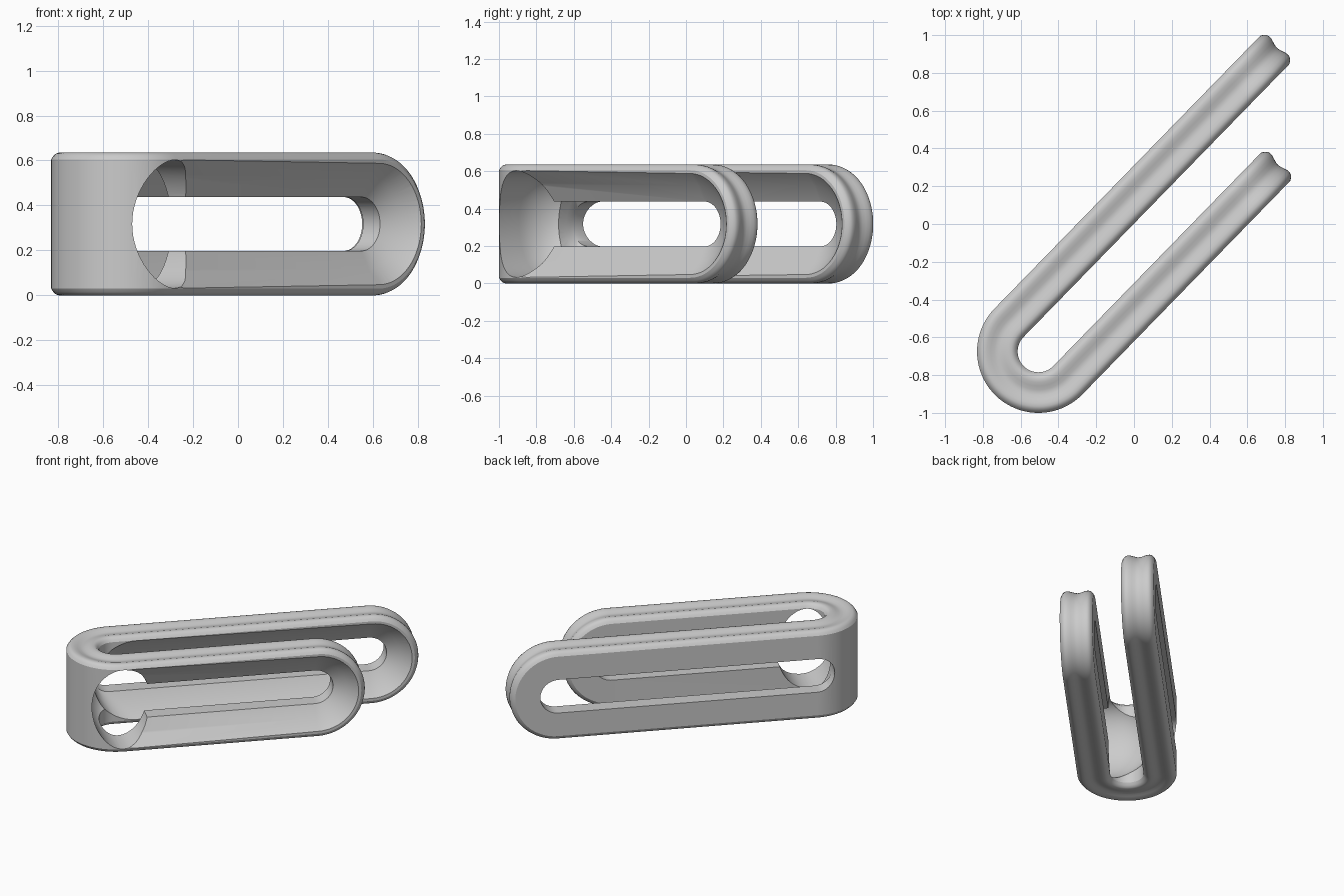
import bpy, bmesh
from math import sin, cos, pi, radians, sqrt
from mathutils import Matrix, Vector

cube = bpy.data.objects.get("Cube")
if cube:
    bpy.data.objects.remove(cube)

MID = 0.2175            # bend radius of the strap centreline
HALF = 0.3175           # half height of the strap
LONG, SHORT = 1.73, 1.29    # tip centres of the two legs
ARC = pi * MID
PLACE = Matrix.Translation((-0.506, -0.675, HALF)) @ Matrix.Rotation(radians(45.75), 4, 'Z')

grey = bpy.data.materials.new("plain grey")
grey.use_nodes = True
grey.diffuse_color = (0.6, 0.6, 0.6, 1)
grey.node_tree.nodes["Principled BSDF"].inputs["Base Color"].default_value = (0.6, 0.6, 0.6, 1)


def bend(s, t, z):
    """Wrap a point of the straight strap round the U."""
    r = MID + t
    if s < 0:
        return Vector((-s, r, z))
    if s > ARC:
        return Vector((s - ARC, -r, z))
    return Vector((-r * sin(s / MID), r * cos(s / MID), z))


def finish(bm, name):
    bmesh.ops.remove_doubles(bm, verts=bm.verts, dist=1e-5)
    bmesh.ops.recalc_face_normals(bm, faces=bm.faces)
    bm.transform(PLACE)
    mesh = bpy.data.meshes.new(name)
    bm.to_mesh(mesh)
    bm.free()
    mesh.materials.append(grey)
    obj = bpy.data.objects.new(name, mesh)
    bpy.context.collection.objects.link(obj)
    return obj


def strap():
    """Round-ended strap with a shallow groove in its rim, bent into a U."""
    half_rim = [(0.1075, 0.03), (0.098, 0.015), (0.086, 0.004), (0.073, 0),
                (0.055, 0.001), (0.035, 0.007), (0.015, 0.013)]
    rim = half_rim + [(0, 0.015)] + [(-t, d) for t, d in reversed(half_rim)]
    bm = bmesh.new()
    rings = []
    for t, inset in rim:
        r = HALF - inset
        tip = [(r * cos(a), r * sin(a)) for a in (i * pi / 48 for i in range(25))]
        side = [(-LONG - c, h) for c, h in tip]
        side += [(ARC * i / 40, r) for i in range(41)]
        side += [(ARC + SHORT + c, h) for c, h in reversed(tip)]
        top = [bm.verts.new(bend(s, t, h)) for s, h in side]
        low = [bm.verts.new(bend(s, t, -h)) for s, h in side]
        rings.append((top, low))
    for a, b in zip(rings, rings[1:]):
        for p, q in zip(a, b):
            for i in range(len(p) - 1):
                bm.faces.new((p[i], p[i + 1], q[i + 1], q[i]))
    # broad faces
    for top, low in (rings[0], rings[-1]):
        for i in range(len(top) - 1):
            bm.faces.new((top[i], top[i + 1], low[i + 1], low[i]))
    return finish(bm, "bent_strap")


def cutter(name, sections, squash=1):
    """Loft of round-ended slots: depth, then centre and radius at each end."""
    bm = bmesh.new()
    rings = []
    n = 32
    for v, ca, ra, cb, rb in sections:
        pts = [(cb + rb * squash * sin(a), rb * cos(a)) for a in (i * pi / n for i in range(n + 1))]
        pts += [(ca - ra * squash * sin(a), -ra * cos(a)) for a in (i * pi / n for i in range(n + 1))]
        rings.append([bm.verts.new((u, v, z)) for u, z in pts])
    for p, q in zip(rings, rings[1:]):
        for i in range(len(p)):
            j = (i + 1) % len(p)
            bm.faces.new((p[i], p[j], q[j], q[i]))
    bm.faces.new(rings[0])
    bm.faces.new(rings[-1])
    obj = finish(bm, name)
    obj.hide_render = True
    return obj


def dished_slot(name, face, mouth_start, before, after, tip):
    """Wide dished mouth narrowing to a straight slot through the leg."""
    mouth, slot = (mouth_start, 0.285, tip, 0.27), (0, 0.12, tip, 0.12)
    middle = [m + (s - m) * 0.45 for m, s in zip(mouth, slot)]
    return cutter(name, [(face - before, *mouth), (face, *mouth), (face + 0.065, *middle),
                         (face + 0.11, *slot), (face + after, *slot)])


def domed_opening():
    """Oval tunnel through the short leg, ending in a dome inside the bend."""
    sections = [(-0.5, 1)]
    sections += [(-0.1 + 0.27 * sin(a), cos(a)) for a in (i * pi / 25 for i in range(13))]
    return cutter("bend_cutter", [(v, -0.01, 0.285 * k, -0.01, 0.285 * k) for v, k in sections], 0.69)


body = strap()
cutters = [
    dished_slot("long_leg_cutter", 0.11, 0.16, 0.1, 0.4, LONG),
    dished_slot("short_leg_cutter", -0.325, 0.07, 0.2, 0.25, SHORT),
    domed_opening(),
]

bpy.context.view_layer.objects.active = body
for tool in cutters:
    mod = body.modifiers.new("cut", 'BOOLEAN')
    mod.operation = 'DIFFERENCE'
    mod.solver = 'EXACT'
    mod.object = tool
    bpy.ops.object.modifier_apply(modifier=mod.name)
for tool in cutters:
    bpy.data.objects.remove(tool)

bpy.ops.object.select_all(action='DESELECT')
body.select_set(True)
bpy.ops.object.shade_smooth_by_angle(angle=radians(30))
